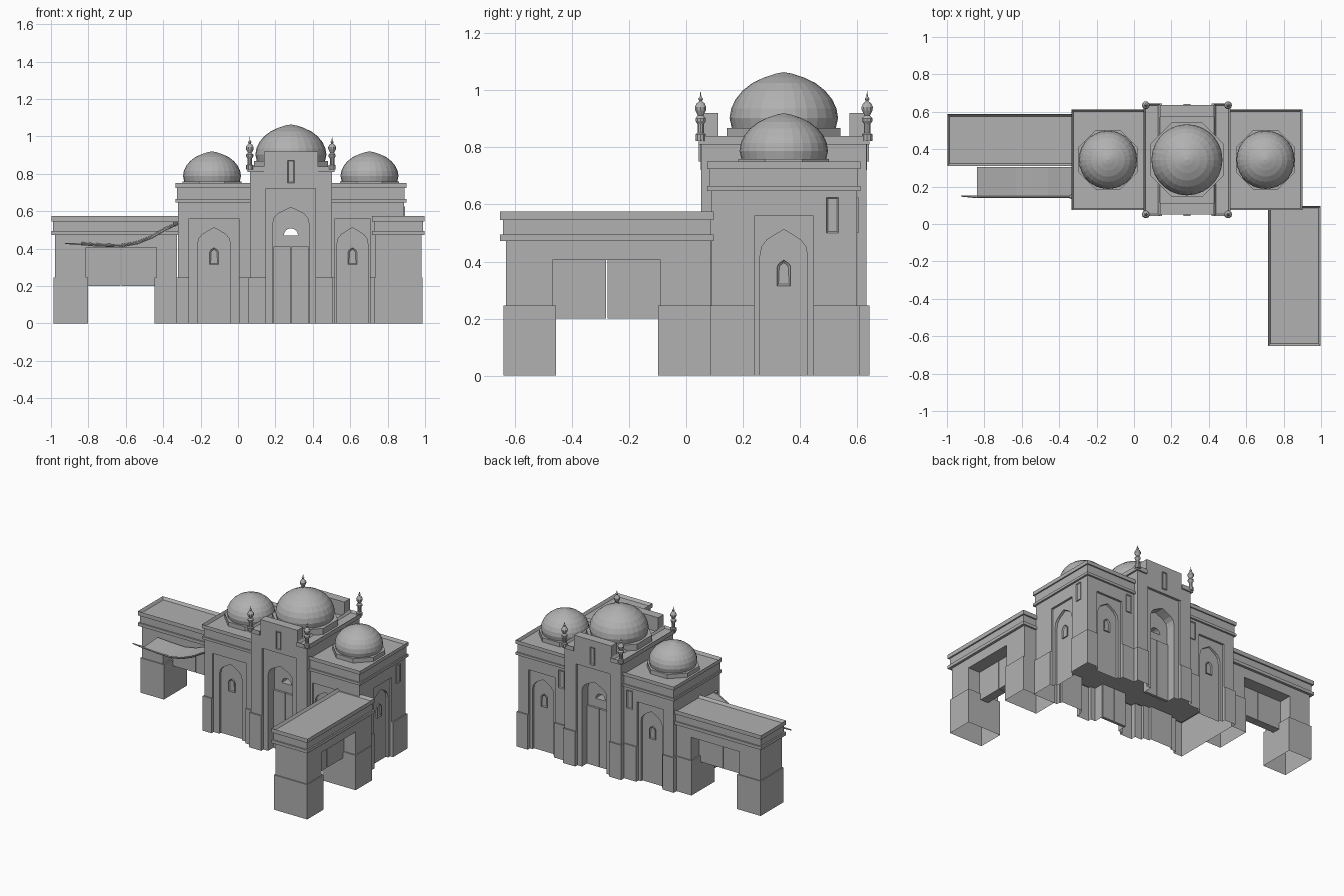
import bpy, bmesh, math
from mathutils import Matrix

if "Cube" in bpy.data.objects:
    bpy.data.objects.remove(bpy.data.objects["Cube"])

stone = bpy.data.materials.new("grey_stone")
stone.use_nodes = True
GREY = (0.44, 0.44, 0.44, 1)
stone.diffuse_color = GREY
stone.node_tree.nodes["Principled BSDF"].inputs["Base Color"].default_value = GREY

CX, CY = 0.283, 0.343            # centre of the main hall
PLINTH = 0.245


def finish(name, bm, matrix=Matrix()):
    bmesh.ops.transform(bm, matrix=matrix, verts=bm.verts)
    bmesh.ops.recalc_face_normals(bm, faces=bm.faces)
    mesh = bpy.data.meshes.new(name)
    bm.to_mesh(mesh)
    bm.free()
    mesh.materials.append(stone)
    obj = bpy.data.objects.new(name, mesh)
    bpy.context.collection.objects.link(obj)
    return obj


def prism(name, outline, y0, y1, matrix=Matrix(), rim=0, sink=0):
    """Extrude an x-z outline from y0 to y1; rim and sink recess the y0 face."""
    bm = bmesh.new()
    face = bm.faces.new([bm.verts.new((x, y0, z)) for x, z in outline])
    ext = bmesh.ops.extrude_face_region(bm, geom=[face], use_keep_orig=True)
    moved = [v for v in ext["geom"] if isinstance(v, bmesh.types.BMVert)]
    bmesh.ops.translate(bm, vec=(0, y1 - y0, 0), verts=moved)
    bmesh.ops.recalc_face_normals(bm, faces=bm.faces)
    if rim:
        bmesh.ops.inset_region(bm, faces=[face], thickness=rim)
        bmesh.ops.translate(bm, vec=(0, sink, 0), verts=face.verts)
    return finish(name, bm, matrix)


def box(name, x, y, z, rim=0, sink=0, open_base=False):
    """Box from ranges; rim and sink make a parapet round the top."""
    bm = bmesh.new()
    bmesh.ops.create_cube(bm, size=1)
    for v in bm.verts:
        v.co = [r[0] if c < 0 else r[1] for c, r in zip(v.co, (x, y, z))]
    top = max(bm.faces, key=lambda f: f.calc_center_median().z)
    if open_base:
        low = min(bm.faces, key=lambda f: f.calc_center_median().z)
        bmesh.ops.delete(bm, geom=[low], context="FACES_ONLY")
    if rim:
        bmesh.ops.inset_region(bm, faces=[top], thickness=rim)
        bmesh.ops.translate(bm, vec=(0, 0, -sink), verts=top.verts)
    return finish(name, bm)


def block(name, hx, hy, z0, z1, **kw):
    return box(name, (CX - hx, CX + hx), (CY - hy, CY + hy), (z0, z1), **kw)


def lathe(name, profile, sides, at, turn=0):
    bm = bmesh.new()
    verts = [bm.verts.new((r, 0, z)) for r, z in profile]
    edges = [bm.edges.new(p) for p in zip(verts, verts[1:])]
    bmesh.ops.spin(bm, geom=verts + edges, axis=(0, 0, 1), cent=(0, 0, 0),
                   steps=sides, angle=math.tau)
    bmesh.ops.remove_doubles(bm, verts=bm.verts, dist=0.0001)
    return finish(name, bm, Matrix.Translation(at) @ Matrix.Rotation(turn, 4, "Z"))


def rect(w, z0, z1):
    return [(-w, z0), (w, z0), (w, z1), (-w, z1)]


def arch(w, z0, spring, apex):
    h = apex - spring
    right = [(w, spring), (w * .93, spring + h * .35), (w * .72, spring + h * .6),
             (w * .38, spring + h * .8)]
    return [(-w, z0), (w, z0)] + right + [(0, apex)] + [(-x, z) for x, z in right[::-1]]


def wall(x, y, degrees):
    """Frame on a wall: local -y points outward."""
    return Matrix.Translation((x, y, 0)) @ Matrix.Rotation(math.radians(degrees), 4, "Z")


# Main hall masses
HX, HY, TX, TY = 0.604, 0.256, 0.22, 0.29
hall = block("hall_body", HX, HY, PLINTH - .005, .7)
tower = block("portal_tower", TX, TY, PLINTH - .005, .82)
plinth = block("hall_plinth", HX + .009, HY + .009, 0, PLINTH)
tower_plinth = block("portal_plinth", TX + .006, TY + .01, 0, PLINTH)

# Arched wall bays: frame, panel half width, arch half width
front, back = CY - HY, CY + HY
bays = [(wall(-.128, front, 0), .133, .088), (wall(.612, front, 0), .093, .083),
        (wall(-.14, back, 180), .103, .083), (wall(.706, back, 180), .103, .083),
        (wall(CX + HX, CY, 90), .103, .083)]
cutters = []
for m, panel, half in bays:
    cutters.append(prism("bay_panel_cutter", rect(panel, -.1, .56), -.1, .015, m))
    cutters.append(prism("bay_arch_cutter", arch(half, -.1, .42, .512), -.1, .032, m))
    prism("bay_window", arch(.024, .315, .375, .405), .024, .037, m, .008, .006)

# Portals at front and back
portals = [wall(CX, CY - TY, 0), wall(CX, CY + TY, 180)]
for m in portals:
    cutters.append(prism("portal_panel_cutter", rect(.132, -.1, .72), -.1, .015, m))
    cutters.append(prism("portal_arch_cutter", arch(.096, -.1, .535, .62), -.1, .085, m))
    for side in (-1, 1):
        leaf = [(side * .002, 0), (side * .094, 0), (side * .094, .41), (side * .002, .41)]
        prism("portal_door_leaf", leaf, .07, .09, m)
    prism("portal_merlon", rect(.145, .72, .92), -.002, .06, m)
    prism("portal_slit", rect(.018, .75, .872), -.009, .005, m, .007, .005)
lunette = [(.038 * math.cos(a * math.pi / 8), .47 + .038 * math.sin(a * math.pi / 8))
           for a in range(9)]
cutters.append(prism("lunette_cutter", lunette, -.1, .8, portals[0]))


def carve(target, addition):
    """Union the addition, subtract the cutters and drop any face on the ground."""
    for other in [addition] + cutters:
        mod = target.modifiers.new("carve", "BOOLEAN")
        mod.operation = "UNION" if other is addition else "DIFFERENCE"
        mod.solver = "EXACT"
        mod.object = other
    deps = bpy.context.evaluated_depsgraph_get()
    mesh = bpy.data.meshes.new_from_object(target.evaluated_get(deps))
    target.modifiers.clear()
    target.data = mesh
    bm = bmesh.new()
    bm.from_mesh(mesh)
    ground = [f for f in bm.faces if all(v.co.z < .001 for v in f.verts)]
    bmesh.ops.delete(bm, geom=ground, context="FACES")
    bm.to_mesh(mesh)
    bm.free()


carve(hall, tower)
carve(plinth, tower_plinth)
for helper in cutters + [tower, tower_plinth]:
    bpy.data.objects.remove(helper)

# Slit windows beside the bays
for m in (wall(.018, back, 180), wall(.548, back, 180), wall(CX + HX, .514, 90)):
    prism("wall_slit", rect(.021, .5, .625), -.006, .01, m, .007, .005)

# Cornices and parapets; the tower's run along both sides of the merlons
block("hall_ledge", HX + .013, HY + .013, .647, .665)
block("hall_frieze", HX + .004, HY + .004, .66, .728)
block("hall_parapet", HX + .013, HY + .013, .724, .75, rim=.014, sink=.02)
for side in (-1, 1):
    xs = sorted((CX + side * .145, CX + side * (TX + .012)))
    box("tower_cornice", xs, (CY - TY - .01, CY + TY + .01), (.81, .84), rim=.014, sink=.015)

# Domes on octagonal bases
DOME = [(.96, 0), (1, .18), (.97, .36), (.89, .53), (.76, .69), (.58, .83), (.37, .93),
        (.16, 1), (0, 1.03)]
for x, z, r, base in ((CX, .868, .19, .215), (CX - .422, .76, .155, .172),
                      (CX + .42, .76, .155, .172)):
    lathe("dome_base", [(0, -.05), (base, -.05), (base, 0), (0, 0)], 8, (x, CY, z), math.pi / 8)
    lathe("dome", [(a * r, b * r) for a, b in DOME], 28, (x, CY, z))

# Corner minarets
MINARET = [(0, -.01), (.019, -.01), (.019, .014), (.012, .018), (.012, .05), (.019, .06),
           (.019, .07), (.01, .08), (.02, .098), (.021, .11), (.015, .122), (.005, .13),
           (.009, .138), (.003, .146), (0, .168)]
for sx in (-1, 1):
    for sy in (-1, 1):
        lathe("minaret", MINARET, 10, (CX + sx * TX, CY + sy * (TY + .002), .832))


def gate(name, place, a, b, end):
    """Gate wing: place turns run, cross and height ranges into a box; a, b are its sides."""
    def part(label, u, inset, z, **kw):
        place(name + label, u, (a + inset, b - inset), z, **kw)
    part("_outer_plinth", (-.986, -.803), .011, (0, PLINTH), open_base=True)
    part("_inner_plinth", (-.446, end), .011, (0, PLINTH), open_base=True)
    part("_outer_pier", (-.978, -.814), .018, (PLINTH - .005, .48))
    part("_inner_pier", (-.437, end), .018, (PLINTH - .005, .48))
    part("_lintel", (-.978, end), .018, (.405, .48))
    part("_ledge", (-.998, -.25), 0, (.472, .494))
    part("_frieze", (-.988, -.26), .01, (.485, .552))
    part("_parapet", (-.998, -.25), 0, (.546, .575), rim=.018, sink=.018)
    part("_door_outer", (-.82, -.627), .11, (.2, .42))
    part("_door_inner", (-.622, -.43), .11, (.2, .42))


gate("side_gate", lambda n, u, c, z, **kw: box(n, u, c, z, **kw), .31, .587, -.325)
gate("front_gate", lambda n, u, c, z, **kw: box(
    n, c, [v + .347 for v in u], z, **kw), .717, .998, -.262)

# Cloth awning sagging from the gate to its spar
PATH = [(-.84, .425), (-.74, .418), (-.63, .414), (-.54, .43), (-.46, .462), (-.39, .503),
        (-.325, .533)]
bm = bmesh.new()
near, far = ([bm.verts.new((x, y, z + lift)) for x, z in PATH]
             for y, lift in ((.145, 0), (.305, .01)))
for i in range(len(PATH) - 1):
    bm.faces.new((near[i], near[i + 1], far[i + 1], far[i]))
awning = finish("awning_cloth", bm)
awning.modifiers.new("thickness", "SOLIDIFY").thickness = .008


def pole(name, tip, points, radius):
    curve = bpy.data.curves.new(name, "CURVE")
    curve.dimensions = "3D"
    curve.bevel_depth = radius
    curve.bevel_resolution = 1
    curve.use_fill_caps = True
    line = curve.splines.new("POLY")
    line.points.add(len(points) - 1)
    for p, co in zip(line.points, points):
        p.co = (*co, 1)
    line.points[0].radius = tip
    curve.materials.append(stone)
    bpy.context.collection.objects.link(bpy.data.objects.new(name, curve))


pole("awning_spar", .5, [(-.925, .15, .428), (-.84, .145, .425)], .007)
pole("awning_rope", 1, [(x, .145, z) for x, z in PATH], .005)
lathe("awning_knob", [(0, -.014), (.012, -.006), (.012, .006), (0, .014)], 8, (-.335, .145, .533))
